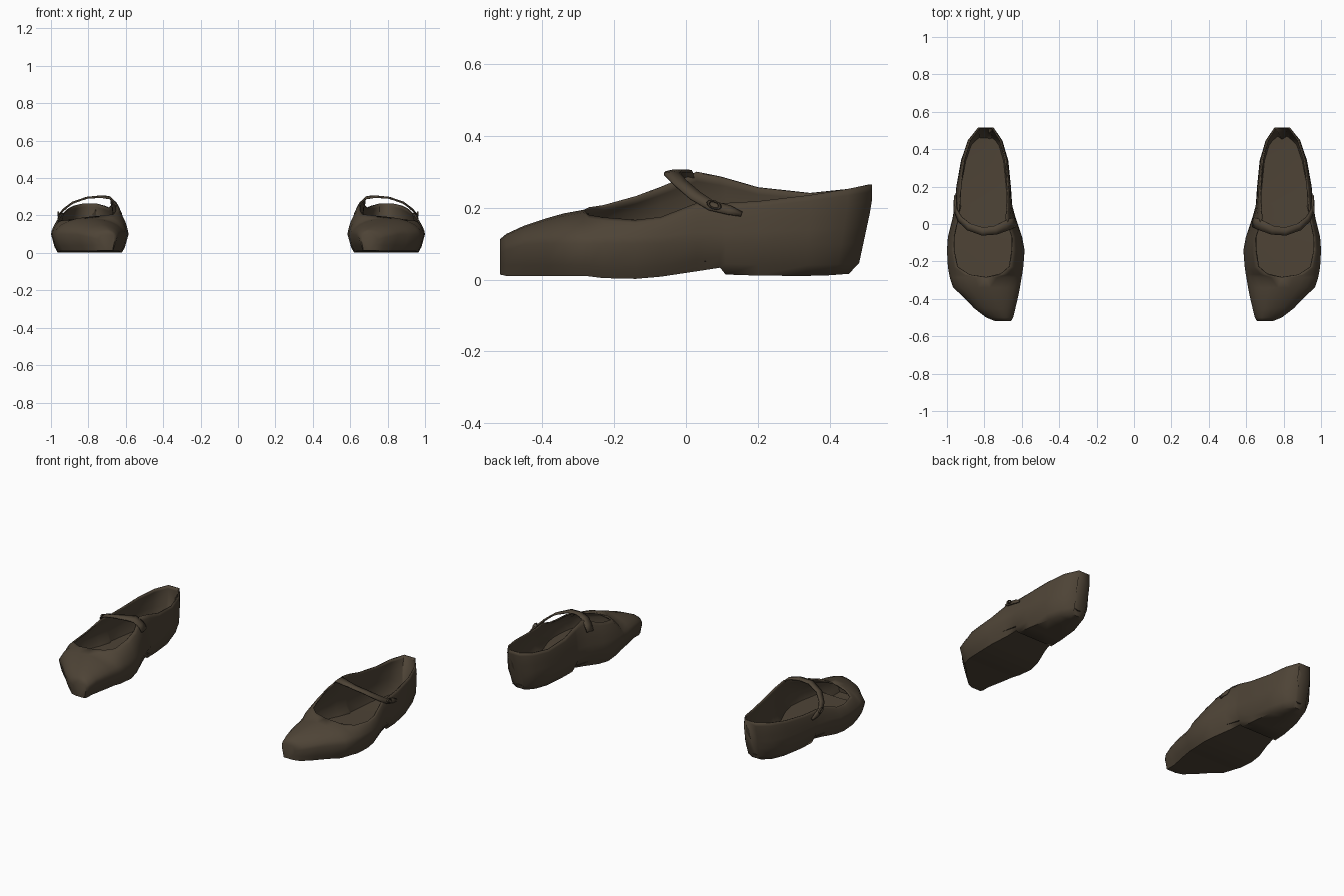
import bpy, bmesh, math
from mathutils import Vector

if "Cube" in bpy.data.objects:
    bpy.data.objects.remove(bpy.data.objects["Cube"])

leather = bpy.data.materials.new("dark_brown_leather")
leather.diffuse_color = (0.076, 0.057, 0.037, 1)
leather.use_nodes = True
leather.node_tree.nodes["Principled BSDF"].inputs["Base Color"].default_value = leather.diffuse_color

# Shoe stations: y, inner rim x, z, inner side x, outer side x, outer rim x, z, sole z
STATIONS = [
    (-.518, .69, .112, .657, .745, .69, .112, .014),
    (-.50, .70, .127, .646, .79, .70, .127, .010),
    (-.45, .73, .150, .634, .855, .73, .150, .010),
    (-.39, .75, .170, .620, .912, .75, .170, .010),
    (-.34, .77, .184, .610, .967, .77, .184, .010),
    (-.285, .79, .194, .601, .985, .79, .194, .010),
    (-.27, .71, .201, .598, .988, .88, .180, .009),
    (-.23, .665, .207, .592, .995, .945, .173, .004),
    (-.14, .65, .232, .585, 1.0, .965, .166, .002),
    (-.07, .648, .258, .598, .995, .965, .174, .008),
    (.03, .68, .300, .632, .97, .945, .213, .023),
    (.095, .676, .287, .650, .96, .937, .213, .033),
    (.11, .675, .283, .652, .958, .936, .213, .014),
    (.20, .672, .257, .658, .95, .93, .218, .011),
    (.345, .685, .241, .672, .925, .912, .235, .010),
    (.45, .712, .252, .700, .893, .88, .252, .012),
    (.517, .755, .264, .750, .835, .83, .264, .016),
]


def heel_slope(y, z):
    """Lean the back of the shoe forward towards the ground, with a bevelled foot."""
    lean = max(0, min(1, (y - .3) / .2))
    return y - lean * (.045 * max(0, 1 - z / .21) + (.022 if z < .03 else 0))


def finish(name, bm, thickness=0, angle=60):
    bmesh.ops.remove_doubles(bm, verts=bm.verts, dist=1e-5)
    me = bpy.data.meshes.new(name)
    bm.to_mesh(me)
    bm.free()
    ob = bpy.data.objects.new(name, me)
    bpy.context.collection.objects.link(ob)
    me.materials.append(leather)
    if thickness:
        mod = ob.modifiers.new("thickness", 'SOLIDIFY')
        mod.thickness = thickness
        mod.offset = -1
    mod = ob.modifiers.new("other_foot", 'MIRROR')
    mod.use_mirror_merge = False
    bpy.ops.object.select_all(action='DESELECT')
    ob.select_set(True)
    bpy.context.view_layer.objects.active = ob
    bpy.ops.object.shade_smooth_by_angle(angle=math.radians(angle))
    return ob


def loft(bm, rows):
    rings = [[bm.verts.new(p) for p in row] for row in rows]
    for a, b in zip(rings, rings[1:]):
        for i in range(len(a) - 1):
            bm.faces.new((a[i], b[i], b[i + 1], a[i + 1]))
    return rings


def wall(rim_x, rim_z, mid_x, sole_x, sole_z, full):
    """Half cross-section from the rim to the sole edge."""
    mid_z = min(.1, rim_z * .65)
    cx = mid_x + (1 - full) * (rim_x - mid_x)
    cz = mid_z + full * (rim_z - mid_z)
    pts = []
    for k in range(6):
        t = k / 5
        pts.append(((1 - t) ** 2 * rim_x + 2 * t * (1 - t) * cx + t * t * mid_x,
                    (1 - t) ** 2 * rim_z + 2 * t * (1 - t) * cz + t * t * mid_z))
    pts.append((mid_x + .55 * (sole_x - mid_x), sole_z + .03))
    pts.append((sole_x, sole_z))
    return pts


# Shoe body: toe, sides, sole and heel
rows = []
for y, mx, mz, m, l, lx, lz, sole in STATIONS:
    inset = min(.035, (l - m) * .15)
    full = .86 if y < -.28 else .75
    inner = wall(mx, mz, m, m + inset, sole, full)
    outer = wall(lx, lz, l, l - inset, sole, full)
    section = inner + [((m + l) / 2, sole)] + outer[::-1]
    rows.append([(x, heel_slope(y, z), z) for x, z in section])
bm = bmesh.new()
rings = loft(bm, rows)
bm.faces.new(rings[0][:-1])
bm.faces.new(rings[-1][::-1])
finish("shoe_body", bm, .008)

# Insole, a little lower in the heel
rows = []
for y, mx, mz, m, l, lx, lz, sole in STATIONS[3:]:
    z = .055 - .008 * max(0, min(1, (y + .1) / .3))
    yy = heel_slope(y, z) - (.012 if y > .5 else 0)
    rows.append([(l - .018, yy, z), ((m + l) / 2, yy, z - .004), (m + .018, yy, z)])
bm = bmesh.new()
loft(bm, rows)
finish("insole", bm)

# Strap rising from the inner wall, arching over the instep to a tapered tip:
# x, y, z, half width
PATH = [
    (.958, .155, .182, .007), (.960, .12, .194, .014), (.956, .07, .207, .015),
    (.932, .025, .236, .018), (.885, -.015, .271, .020), (.81, -.04, .297, .022),
    (.74, -.033, .304, .024), (.685, -.010, .299, .028), (.652, .004, .268, .028),
    (.634, .010, .235, .026)]
pts = [Vector(p[:3]) for p in PATH]
rows = []
for i, p in enumerate(pts):
    tangent = (pts[min(i + 1, len(pts) - 1)] - pts[max(i - 1, 0)]).normalized()
    normal = (p - Vector((.81, p.y, .13))).normalized()
    side = tangent.cross(normal).normalized() * PATH[i][3]
    rows.append([p - side, p + normal * .003, p + side])
bm = bmesh.new()
loft(bm, rows)
bmesh.ops.recalc_face_normals(bm, faces=bm.faces)
if sum(f.normal.z for f in bm.faces) < 0:
    bmesh.ops.reverse_faces(bm, faces=bm.faces)
finish("strap", bm, .008)

# Buckle: small flattened oval ring on the outer side
bm = bmesh.new()
rows = []
for i in range(13):
    a = 2 * math.pi * i / 12
    row = []
    for j in range(7):
        b = 2 * math.pi * j / 6
        r = 1 + .28 * math.cos(b)
        u, v = .016 * r * math.cos(a), .009 * r * math.sin(a)
        row.append((.962 + .005 * math.sin(b), .078 + u + .4 * v, .208 + v - .4 * u))
    rows.append(row)
loft(bm, rows)
bmesh.ops.remove_doubles(bm, verts=bm.verts, dist=1e-5)
bmesh.ops.recalc_face_normals(bm, faces=bm.faces)
finish("buckle", bm)
